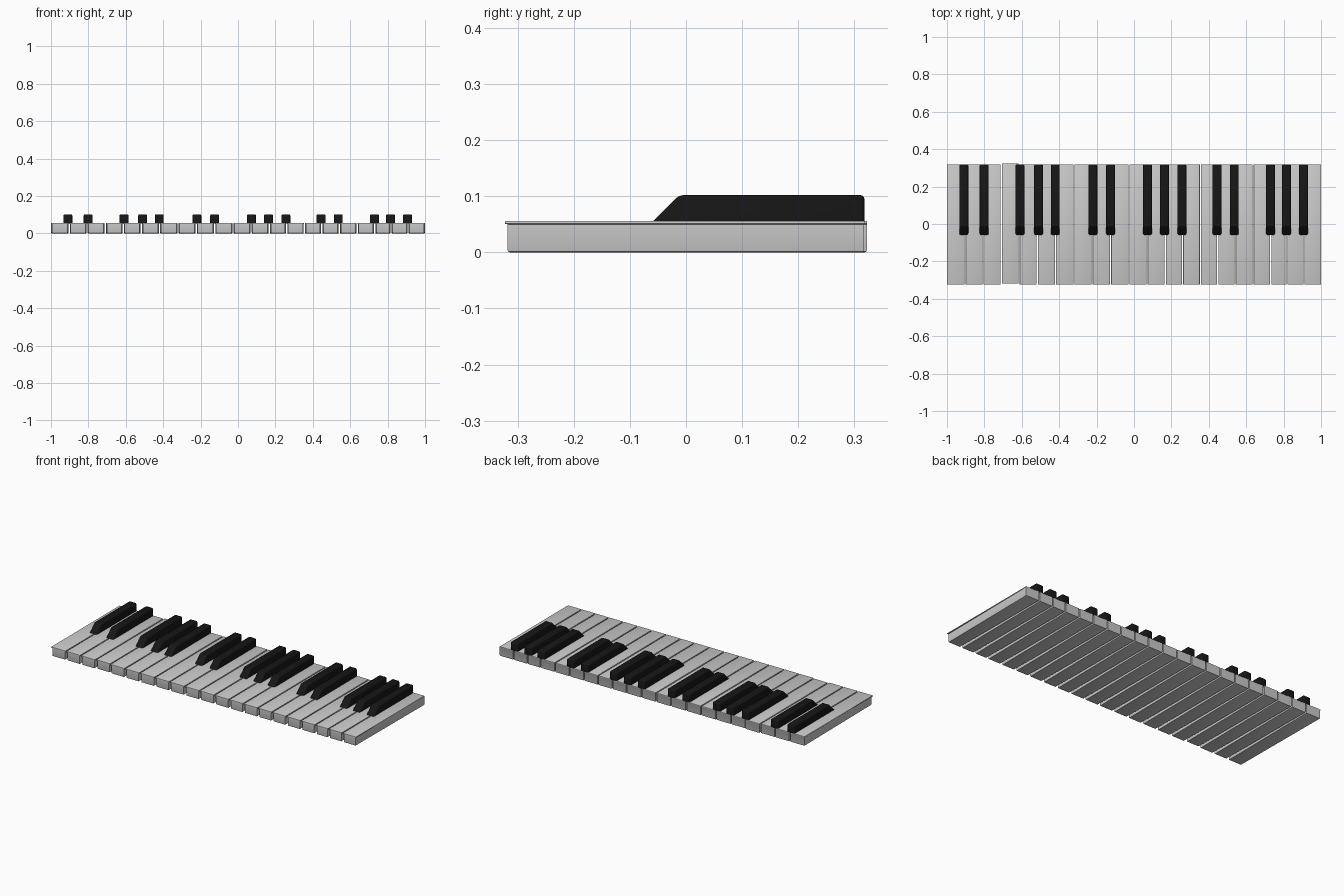
import bpy, bmesh

if "Cube" in bpy.data.objects:
    bpy.data.objects.remove(bpy.data.objects["Cube"])

black = bpy.data.materials.new("black_key_finish")
black.diffuse_color = (0.008, 0.008, 0.008, 1)
black.use_nodes = True
black.node_tree.nodes["Principled BSDF"].inputs["Base Color"].default_value = black.diffuse_color


def loft(bm, rings):
    """Skin a stack of four-point rings and cap both ends."""
    rings = [[bm.verts.new(p) for p in r] for r in rings]
    for a, b in zip(rings, rings[1:]):
        for i in range(4):
            j = (i + 1) % 4
            bm.faces.new((a[i], a[j], b[j], b[i]))
    bm.faces.new(rings[0][::-1])
    bm.faces.new(rings[-1])
    return rings


def finish(bm, name, mat=None):
    bmesh.ops.recalc_face_normals(bm, faces=bm.faces[:])
    mesh = bpy.data.meshes.new(name)
    bm.to_mesh(mesh)
    bm.free()
    ob = bpy.data.objects.new(name, mesh)
    bpy.context.collection.objects.link(ob)
    if mat:
        mesh.materials.append(mat)
    bpy.context.view_layer.objects.active = ob
    ob.select_set(True)
    bpy.ops.object.shade_smooth_by_angle(angle=0.6)
    ob.select_set(False)


def ring(x0, x1, y0, y1, z, inset=0):
    # the inset narrows the front end only
    return [(x0 + inset, y0, z), (x1 - inset, y0, z), (x1, y1, z), (x0, y1, z)]


def edges_of(verts):
    s = set(verts)
    return list({e for v in verts for e in v.link_edges if e.other_vert(v) in s})


def white_key(name, x0, x1, dy):
    # body tapering under a thin overhanging top lip
    bm = bmesh.new()
    back = 0.318 + dy
    r = loft(bm, [ring(x0 + .0005, x1 - .0005, -.318 + dy, back - .0005, 0, .005),
                  ring(x0 + .0005, x1 - .0005, -.318 + dy, back - .0005, .050, .005),
                  ring(x0, x1, -.323 + dy, back, .051),
                  ring(x0, x1, -.323 + dy, back, .056)])
    bmesh.ops.bevel(bm, geom=edges_of(r[0]), offset=.004, segments=2,
                    profile=.5, affect='EDGES')
    bmesh.ops.bevel(bm, geom=edges_of(r[3]), offset=.002, segments=2,
                    profile=.5, affect='EDGES')
    finish(bm, name)


def black_key(name, x):
    # side profile with a sloped nose, extruded across its width
    bm = bmesh.new()
    w = .024
    prof = [(-.06, .054), (.318, .054), (.318, .102), (-.012, .102)]
    loft(bm, [[(x + s * w, y, z) for y, z in prof] for s in (-1, 1)])
    edges = [e for e in bm.edges if max(v.co.z for v in e.verts) > .1]
    bmesh.ops.bevel(bm, geom=edges, offset=.007, segments=3,
                    profile=.5, affect='EDGES')
    finish(bm, name, black)


# white keys between slightly uneven gaps, one key sitting a little back
gaps = [-1, -.903, -.807, -.710, -.614, -.517, -.420, -.321, -.224, -.125, -.027,
        .070, .167, .260, .355, .448, .541, .637, .731, .818, .909, 1]
for i, (a, b) in enumerate(zip(gaps, gaps[1:])):
    g0 = 0 if i == 0 else .003
    g1 = 0 if i == 20 else .003
    white_key(f"white_key_{i + 1}", a + g0, b - g1, .005 if i == 3 else 0)

# black keys in groups of two and three
for i, x in enumerate([-.91, -.801, -.61, -.51, -.421, -.22, -.125, .072, .163,
                       .256, .444, .536, .730, .815, .906]):
    black_key(f"black_key_{i + 1}", x)
